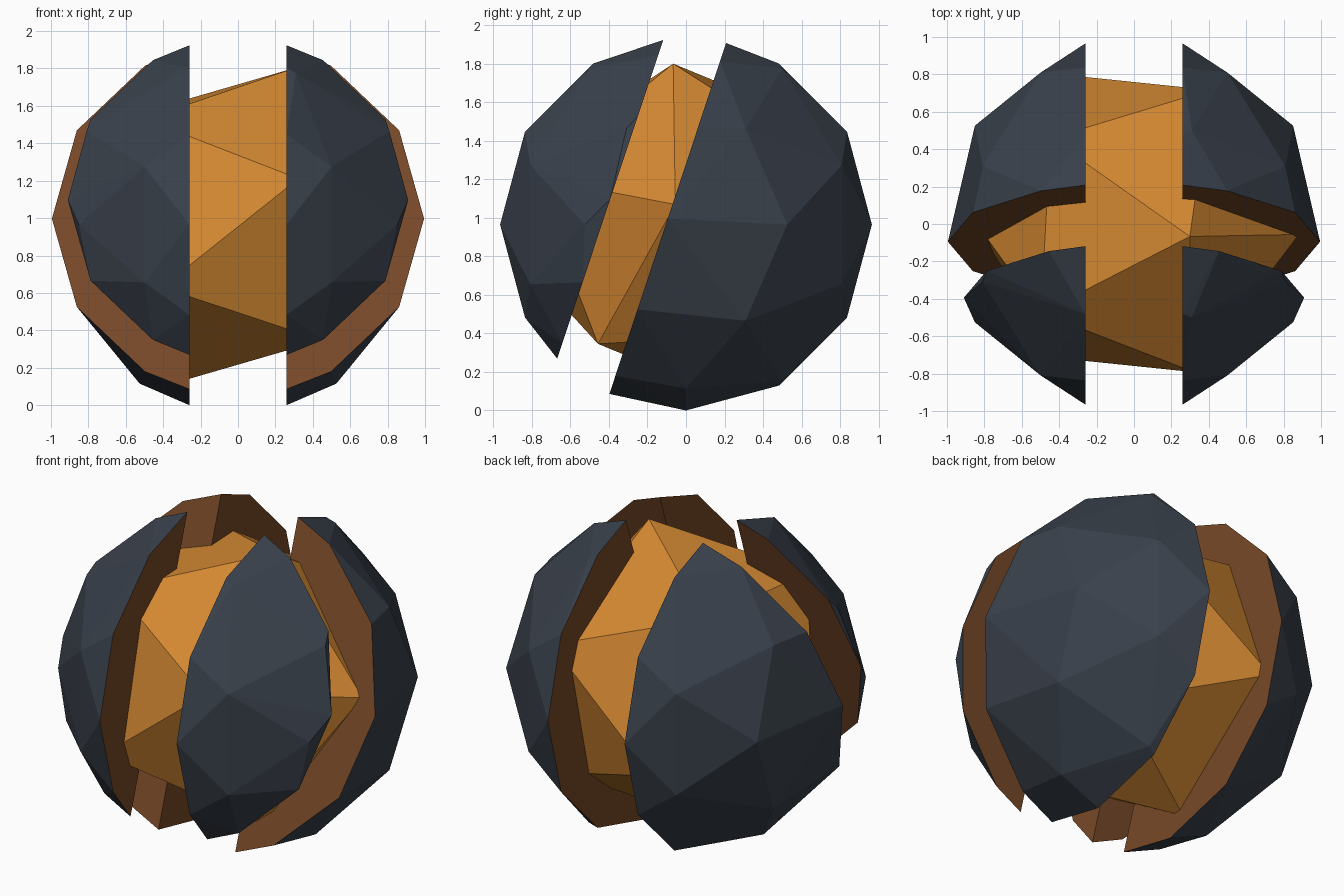
import bpy, bmesh
from math import radians, sin, cos, sqrt, pi
from mathutils import Vector

old = bpy.data.objects.get("Cube")
if old:
    bpy.data.objects.remove(old, do_unlink=True)

GAP = 0.26                                   # half width of the vertical gap
CENTRE = Vector((0, 0, sqrt(1 - GAP * GAP)))
TILT = radians(18.4)
NORMAL = Vector((0, -cos(TILT), sin(TILT)))  # across the slanted gap
UP = Vector((0, sin(TILT), cos(TILT)))


def material(name, rgb):
    m = bpy.data.materials.new(name)
    m.use_nodes = True
    m.diffuse_color = (*rgb, 1)
    m.node_tree.nodes["Principled BSDF"].inputs["Base Color"].default_value = (*rgb, 1)
    return m


SLATE = material("dark slate", (0.041, 0.052, 0.070))
BROWN = material("cut brown", (0.185, 0.066, 0.021))
ORANGE = material("core orange", (0.66, 0.25, 0.032))


def hull(name, points, mats, is_cut=None):
    """Flat-shaded convex solid; faces passing is_cut get the second material."""
    bm = bmesh.new()
    for p in points:
        bm.verts.new(p)
    bmesh.ops.convex_hull(bm, input=bm.verts[:])
    bmesh.ops.dissolve_limit(bm, angle_limit=radians(0.5), verts=bm.verts[:], edges=bm.edges[:])
    bmesh.ops.recalc_face_normals(bm, faces=bm.faces[:])
    for f in bm.faces:
        f.smooth = False
        if is_cut and is_cut(f):
            f.material_index = 1
    bmesh.ops.translate(bm, verts=bm.verts[:], vec=CENTRE)
    mesh = bpy.data.meshes.new(name)
    bm.to_mesh(mesh)
    bm.free()
    for m in mats:
        mesh.materials.append(m)
    ob = bpy.data.objects.new(name, mesh)
    bpy.context.collection.objects.link(ob)


def icosahedron(pole, side):
    """Twelve unit vectors with one at pole and a neighbour towards side."""
    a = Vector(pole).normalized()
    e = (Vector(side) - a * a.dot(Vector(side))).normalized()
    f = a.cross(e)
    ring = [(a + 2 * (cos(k * 2 * pi / 5) * e + sin(k * 2 * pi / 5) * f)) / sqrt(5) for k in range(5)]
    top = [a] + ring
    return top + [-p for p in top]


# Facet points of the outer ball: icosahedron corners plus edge midpoints
G = (1 + sqrt(5)) / 2
corners = icosahedron((0, G, 1), (0, G, -1))
ball = corners + [(p + q).normalized() for i, p in enumerate(corners)
                  for q in corners[:i] if p.dot(q) > 0.4]


def quarter(name, side, facing, dist, margin, side_margin):
    """One shell quarter: side is +1/-1 in x, facing is +1 front / -1 back."""
    def depth(p):
        return facing * (p.dot(NORMAL) - dist)

    pts = [p for p in ball if side * p.x > GAP + side_margin and depth(p) > margin]
    # rim along the vertical gap
    r = sqrt(1 - GAP * GAP)
    for k in range(12):
        p = Vector((side * GAP, r * cos(k * pi / 6), r * sin(k * pi / 6)))
        if depth(p) > 0.02:
            pts.append(p)
    # rim along the slanted gap
    r = sqrt(1 - dist * dist)
    for k in range(1, 6):
        pts.append(NORMAL * dist + UP * r * cos(k * pi / 6) + Vector((side * r * sin(k * pi / 6), 0, 0)))
    # corners where both cuts meet
    h = sqrt(r * r - GAP * GAP)
    for s in (1, -1):
        pts.append(NORMAL * dist + UP * s * h + Vector((side * GAP, 0, 0)))

    def is_cut(f):
        return (all(abs(abs(v.co.x) - GAP) < 1e-4 for v in f.verts)
                or all(abs(depth(v.co)) < 1e-4 for v in f.verts))

    hull(name, pts, [SLATE, BROWN], is_cut)


# Four shell quarters
for label, side, side_margin in (("left", 1, 0.03), ("right", -1, 0.06)):
    quarter("front_" + label + "_shell", side, 1, 0.415, 0.02, side_margin)
    quarter("back_" + label + "_shell", side, -1, 0.10, 0.11, side_margin)

# Inner core
core = icosahedron((0.30, -0.067, 0.84), (0.32, -0.79, 0.24))
hull("core", [p * 0.89 for p in core], [ORANGE])
